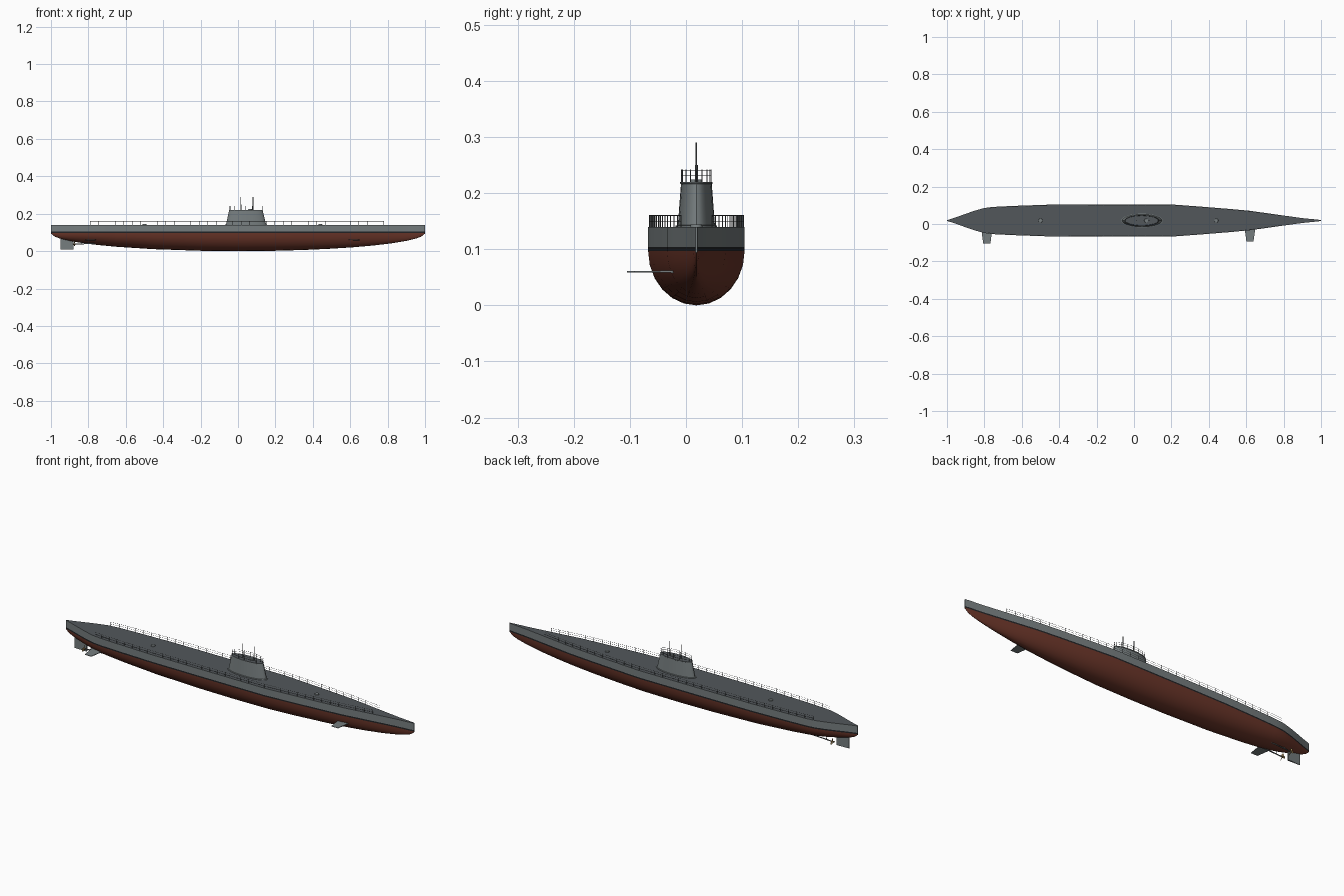
import bpy, bmesh, math
from mathutils import Vector

if "Cube" in bpy.data.objects:
    bpy.data.objects.remove(bpy.data.objects["Cube"])

CY = 0.0185          # hull centreline
DECK, BOOT, WATER = 0.14, 0.104, 0.097


def material(name, rgb):
    m = bpy.data.materials.new(name)
    m.diffuse_color = (*rgb, 1)
    m.use_nodes = True
    m.node_tree.nodes["Principled BSDF"].inputs["Base Color"].default_value = m.diffuse_color
    return m


RED = material("red_antifouling", (0.145, 0.036, 0.022))
GREY = material("hull_grey", (0.18, 0.205, 0.21))
DARK = material("deck_dark_grey", (0.085, 0.097, 0.105))
BLACK = material("boot_top_black", (0.015, 0.016, 0.018))
METAL = material("rail_metal", (0.12, 0.13, 0.135))
BRASS = material("propeller_bronze", (0.3, 0.2, 0.08))

# deck half-width by station, stern to bow
PLAN = [(-1, .002), (-.98, .008), (-.95, .018), (-.9, .036), (-.85, .053), (-.8, .067),
        (-.75, .073), (-.65, .078), (-.45, .085), (-.2, .086), (0, .086), (.2, .086),
        (.35, .075), (.5, .063), (.62, .052), (.72, .038), (.82, .024), (.9, .013),
        (.95, .008), (.98, .005), (1, .002)]


def half_width(x):
    for (x0, w0), (x1, w1) in zip(PLAN, PLAN[1:]):
        if x <= x1:
            return w0 + (w1 - w0) * (x - x0) / (x1 - x0)
    return PLAN[-1][1]


def finish(name, bm, mats, angle=None):
    bmesh.ops.recalc_face_normals(bm, faces=bm.faces)
    me = bpy.data.meshes.new(name)
    bm.to_mesh(me)
    bm.free()
    ob = bpy.data.objects.new(name, me)
    bpy.context.collection.objects.link(ob)
    for m in mats:
        me.materials.append(m)
    if angle:
        bpy.ops.object.select_all(action='DESELECT')
        ob.select_set(True)
        bpy.context.view_layer.objects.active = ob
        bpy.ops.object.shade_smooth_by_angle(angle=math.radians(angle))
    return ob


def loft(bm, rings):
    """Skin closed rings of points and cap both ends; returns the skin faces by segment."""
    vs = [[bm.verts.new(p) for p in r] for r in rings]
    n = len(vs[0])
    skin = []
    for a, b in zip(vs, vs[1:]):
        for j in range(n):
            skin.append((j, bm.faces.new((a[j], a[(j + 1) % n], b[(j + 1) % n], b[j]))))
    caps = (bm.faces.new(vs[0]), bm.faces.new(vs[-1]))
    return skin, caps


def rod(bm, p, q, r0, r1=None, sides=6):
    p, q = Vector(p), Vector(q)
    quat = (q - p).to_track_quat('Z', 'Y')
    rings = []
    for c, r in ((p, r0), (q, r0 if r1 is None else r1)):
        rings.append([c + quat @ Vector((r * math.cos(t), r * math.sin(t), 0))
                      for t in (math.tau * i / sides for i in range(sides))])
    loft(bm, rings)


def ellipse(cx, a, b, z, n=32):
    return [(cx + a * math.cos(math.tau * i / n), CY + b * math.sin(math.tau * i / n), z)
            for i in range(n)]


# hull: elliptical bottom, black waterline, vertical grey side, dark deck
SEG = 12
bm = bmesh.new()
rings = []
for x, w in PLAN:
    d = max(WATER * math.sqrt(1 - x * x), 0.003)
    ring = [(x, CY + w, DECK), (x, CY + w, BOOT)]
    for i in range(SEG + 1):
        t = math.pi * i / SEG
        ring.append((x, CY + w * math.cos(t), WATER - d * math.sin(t)))
    rings.append(ring + [(x, CY - w, BOOT), (x, CY - w, DECK)])
skin, caps = loft(bm, rings)
last = len(rings[0]) - 1
for j, f in skin:
    f.material_index = 3 if j == last else 1 if j in (0, last - 1) else 2 if j in (1, last - 2) else 0
for f in caps:
    f.material_index = 1
finish("hull", bm, (RED, GREY, BLACK, DARK), 30)

# conning tower with flange at the foot and a rim on top
bm = bmesh.new()
skin, caps = loft(bm, [ellipse(.043, .112, .037, .139), ellipse(.043, .112, .037, .142),
                       ellipse(.043, .107, .033, .143), ellipse(.042, .09, .0275, .216),
                       ellipse(.042, .091, .029, .217), ellipse(.042, .091, .029, .22)])
caps[1].material_index = 1
finish("conning_tower", bm, (GREY, DARK), 30)

# tower railing
bm = bmesh.new()
for p in ellipse(.042, .088, .0265, .219, 16):
    rod(bm, p, (p[0], p[1], .242), .001)
for z in (.231, .241):
    loop = ellipse(.042, .088, .0265, z)
    for p, q in zip(loop, loop[1:] + loop[:1]):
        rod(bm, p, q, .0006, sides=4)
finish("tower_railing", bm, (METAL,))

# masts
bm = bmesh.new()
for x in (.015, .08):
    rod(bm, (x, CY, .219), (x, CY, .25), .0026, sides=10)
    rod(bm, (x, CY, .25), (x, CY, .29), .0016, sides=10)
finish("masts", bm, (METAL,), 30)

# deck railings on both sides
bm = bmesh.new()
stations = [-.79 + 1.57 * i / 35 for i in range(36)]
for s in (-1, 1):
    feet = [(x, CY + s * (half_width(x) - .002)) for x in stations]
    for x, y in feet:
        rod(bm, (x, y, .139), (x, y, .161), .001)
    for z in (.15, .16):
        for a, b in zip(feet, feet[1:]):
            rod(bm, (*a, z), (*b, z), .0006, sides=4)
finish("deck_railings", bm, (METAL,))

# hatches on deck and tower
bm = bmesh.new()
for x, z in ((-.5, DECK), (.44, DECK), (.065, .22)):
    rod(bm, (x, CY, z - .001), (x, CY, z + .004), .011, .010, sides=16)
finish("hatches", bm, (GREY,), 30)


# diving planes, one side only as seen from above
def plane(name, x, tip_y, root_y):
    bm = bmesh.new()
    loft(bm, [[(x - c, y, .06 - h), (x + c, y, .06 - h), (x + c, y, .06 + h), (x - c, y, .06 + h)]
              for y, c, h in ((root_y, .03, .002), (tip_y, .019, .0012))])
    finish(name, bm, (GREY,))


plane("stern_plane", -.787, -.105, -.025)
plane("bow_plane", .62, -.093, -.015)

# rudder
bm = bmesh.new()
loft(bm, [[(-.95, CY - .001, z), (-.88, CY - .004, z), (-.88, CY + .004, z), (-.95, CY + .001, z)]
          for z in (.01, .075)])
finish("rudder", bm, (GREY,))

# twin shafts, struts and propellers
shafts, props = bmesh.new(), bmesh.new()
for s in (-1, 1):
    y = CY + s * .03
    rod(shafts, (-.875, y, .037), (-.7, y, .045), .0028, sides=10)
    rod(shafts, (-.84, y, .039), (-.83, CY + s * .018, .065), .0018)
    rod(props, (-.882, y, .037), (-.868, y, .037), .003, .0045, sides=10)
    for k in range(3):
        t = math.tau * k / 3 + math.pi / 2
        u = Vector((0, math.cos(t), math.sin(t)))
        v = Vector((.5, -math.sin(t), math.cos(t))).normalized()
        c = Vector((-.875, y, .037))
        n = u.cross(v) * .0007
        loft(props, [[c + u * r + v * w + n * e for w, e in ((-h, -1), (h, -1), (h, 1), (-h, 1))]
                     for r, h in ((.002, .002), (.011, .0055), (.017, .003))])
finish("propeller_shafts", shafts, (METAL,), 30)
finish("propellers", props, (BRASS,))
